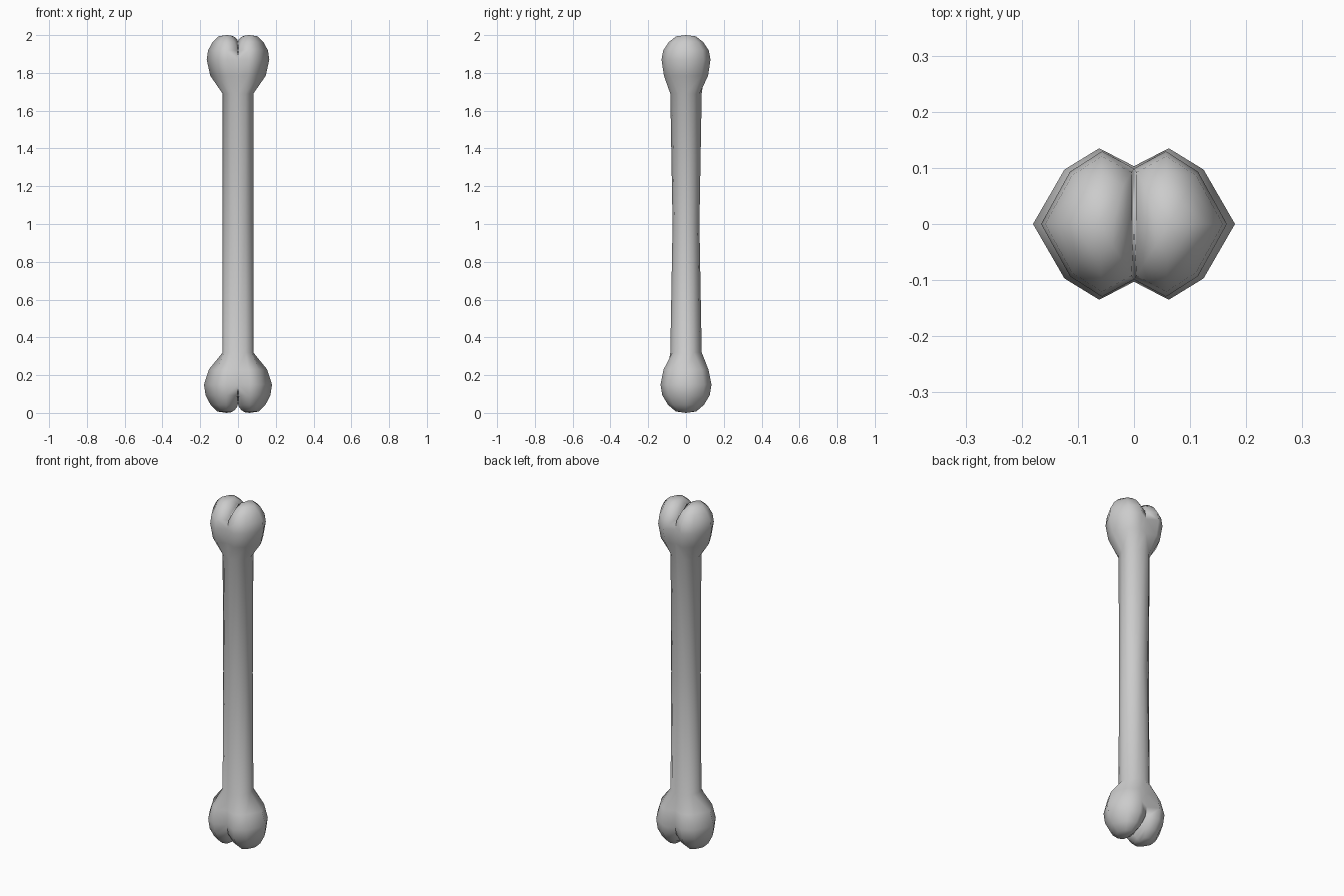
import bpy, bmesh
from math import sin, cos, radians

if "Cube" in bpy.data.objects:
    bpy.data.objects.remove(bpy.data.objects["Cube"])

bm = bmesh.new()
LOBE_X = 0.062
# half outlines (x >= 0), running from the -y seam round to the +y seam
HEAD = [(0, -.103), (.062, -.135), (.124, -.097), (.18, 0), (.124, .097), (.062, .135), (0, .103)]
ROUND = [(cos(radians(a)), sin(radians(a))) for a in range(-90, 91, 30)]


def shaft(ry):
    return [(.081 * c, ry * s) for c, s in ROUND]


def blend(a, b, t):
    return [(p[0] + (q[0] - p[0]) * t, p[1] + (q[1] - p[1]) * t) for p, q in zip(a, b)]


def scaled(pts, kx, ky):
    return [(x * kx, y * ky) for x, y in pts]


def ring(pts, z, side):
    return [bm.verts.new((x * side, y, z)) for x, y in pts]


def bridge(a, b, closed=False):
    n = len(a)
    for i in range(n if closed else n - 1):
        j = (i + 1) % n
        bm.faces.new((a[i], a[j], b[j], b[i]))


def lobe_cap(rim, pts, z_rim, z_notch, z_pole, side):
    """Rounded knuckle closing one half of an end, with a notch at x = 0."""
    prev = rim + [bm.verts.new((0, 0, z_notch))]
    outline = pts + [(0, 0)]
    for s, t in ((.93, .62), (.70, .28), (.40, .05)):
        cur = []
        for i, (x, y) in enumerate(outline):
            top = z_notch if i == 7 else z_rim
            cur.append(bm.verts.new(((LOBE_X + (x - LOBE_X) * s) * side, y * s,
                                     z_pole + (top - z_pole) * t)))
        bridge(prev, cur, True)
        prev = cur
    pole = bm.verts.new((LOBE_X * side, 0, z_pole))
    for i in range(8):
        bm.faces.new((prev[i], prev[(i + 1) % 8], pole))


low = HEAD
high = scaled(HEAD, .92, .96)
for side in (1, -1):
    # lower end, slim-waisted shaft, upper end
    sections = [
        (low, .15), (blend(shaft(.083), low, .74), .23), (shaft(.083), .32),
        (shaft(.071), 1.0),
        (shaft(.083), 1.69), (blend(shaft(.083), high, .78), 1.785), (high, 1.87)]
    rings = [ring(p, z, side) for p, z in sections]
    for a, b in zip(rings, rings[1:]):
        bridge(a, b)
    lobe_cap(rings[0], low, .15, .05, 0, side)
    lobe_cap(rings[-1], high, 1.87, 1.965, 2, side)

bmesh.ops.remove_doubles(bm, verts=bm.verts, dist=.0005)
bmesh.ops.recalc_face_normals(bm, faces=bm.faces)
for f in bm.faces:
    f.smooth = True
mesh = bpy.data.meshes.new("bone")
bm.to_mesh(mesh)
bm.free()
bpy.context.collection.objects.link(bpy.data.objects.new("bone", mesh))
